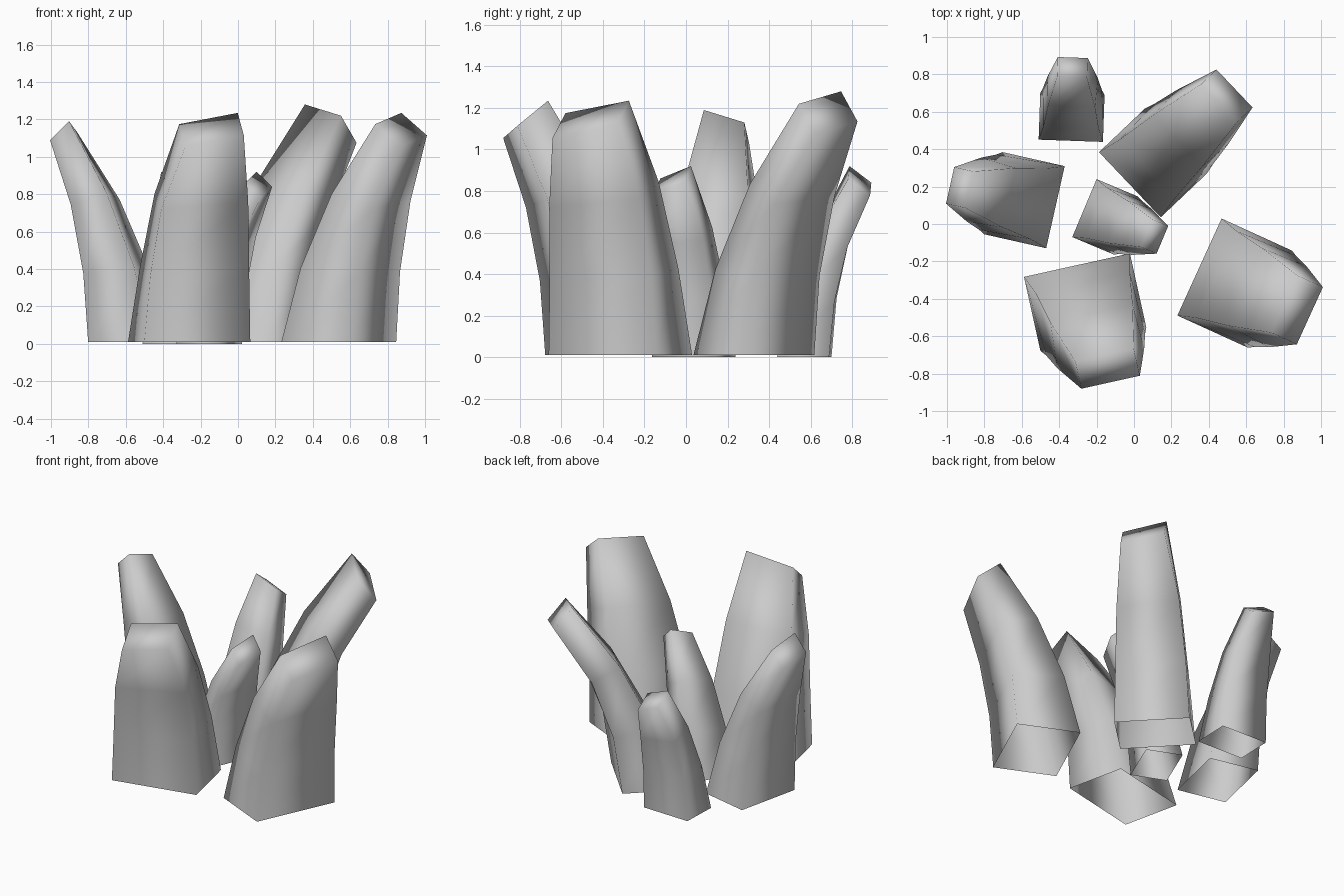
import bpy
import bmesh
from math import cos, sin, radians

cube = bpy.data.objects.get("Cube")
if cube:
    bpy.data.objects.remove(cube, do_unlink=True)

# Single stone colour
stone = bpy.data.materials.new("stone_grey")
stone.use_nodes = True
grey = (0.6, 0.6, 0.6, 1)
stone.diffuse_color = grey
stone.node_tree.nodes["Principled BSDF"].inputs["Base Color"].default_value = grey

# Shared bend, as fractions from base to tip:
# height, inner lean, outer lean, inner narrowing, outer narrowing
RINGS = [(0, 0, 0, 0, 0), (0.34, 0.2, 0.13, 0.25, 0.15),
         (0.68, 0.54, 0.45, 0.5, 0.4), (1, 1, 1, 1, 1)]


def mix(a, b, t):
    return a + (b - a) * t


def spire(name, foot, angle, base, tip, heights, shift=0.0, floor=0.0):
    """Four-sided bent spire, open below. foot: middle of the inner base edge.
    base: (depth, half width), tip: (inner lean, outer lean, half width),
    heights: (inner, outer) tip heights."""
    depth, wide = base
    lean_in, lean_out, narrow = tip
    ca, sa = cos(radians(angle)), sin(radians(angle))
    bm = bmesh.new()
    rings = []
    for rise, bend_in, bend_out, taper_in, taper_out in RINGS:
        inner = (lean_in * bend_in, taper_in, heights[0])
        outer = (mix(depth, lean_out, bend_out), taper_out, heights[1])
        ring = []
        for (u, taper, top), side in ((inner, -1), (outer, -1), (outer, 1), (inner, 1)):
            v = side * mix(wide, narrow, taper) + shift * taper
            z = mix(floor, top + 0.03 * side, rise)
            ring.append(bm.verts.new((foot[0] + ca * u - sa * v,
                                      foot[1] + sa * u + ca * v, z)))
        rings.append(ring)

    # Walls and slanted tip
    for low, high in zip(rings, rings[1:]):
        for i in range(4):
            j = (i + 1) % 4
            bm.faces.new((low[i], low[j], high[j], high[i]))
    in_r, out_r, out_l, in_l = rings[-1]
    bm.faces.new((in_r, out_r, out_l))
    bm.faces.new((in_r, out_l, in_l))
    for face in bm.faces:
        face.smooth = True

    mesh = bpy.data.meshes.new(name)
    bm.to_mesh(mesh)
    bm.free()
    mesh.materials.append(stone)
    obj = bpy.data.objects.new(name, mesh)
    bpy.context.collection.objects.link(obj)


# Large spires
spire("front_spire", (-0.305, -0.22), -77.5, (0.405, 0.29),
      (0.5, 0.65, 0.16), (1.205, 1.085), shift=0.04, floor=0.01)
spire("left_spire", (0.35, -0.23), -24.5, (0.415, 0.285),
      (0.495, 0.645, 0.168), (1.205, 1.085), shift=0.008, floor=0.01)
spire("back_left_spire", (-0.022, 0.21), 43.5, (0.34, 0.24),
      (0.645, 0.76, 0.14), (1.25, 1.105), shift=-0.012, floor=0.01)
spire("right_spire", (-0.42, 0.09), 167.3, (0.34, 0.225),
      (0.47, 0.575, 0.1), (1.16, 1.06), shift=0.01, floor=0.01)

# Small spires
spire("centre_spire", (-0.265, 0.085), -22.8, (0.24, 0.168),
      (0.36, 0.45, 0.08), (0.89, 0.81), shift=0.005)
spire("back_spire", (-0.338, 0.445), 88, (0.25, 0.172),
      (0.34, 0.445, 0.08), (0.89, 0.81), shift=0.005)
